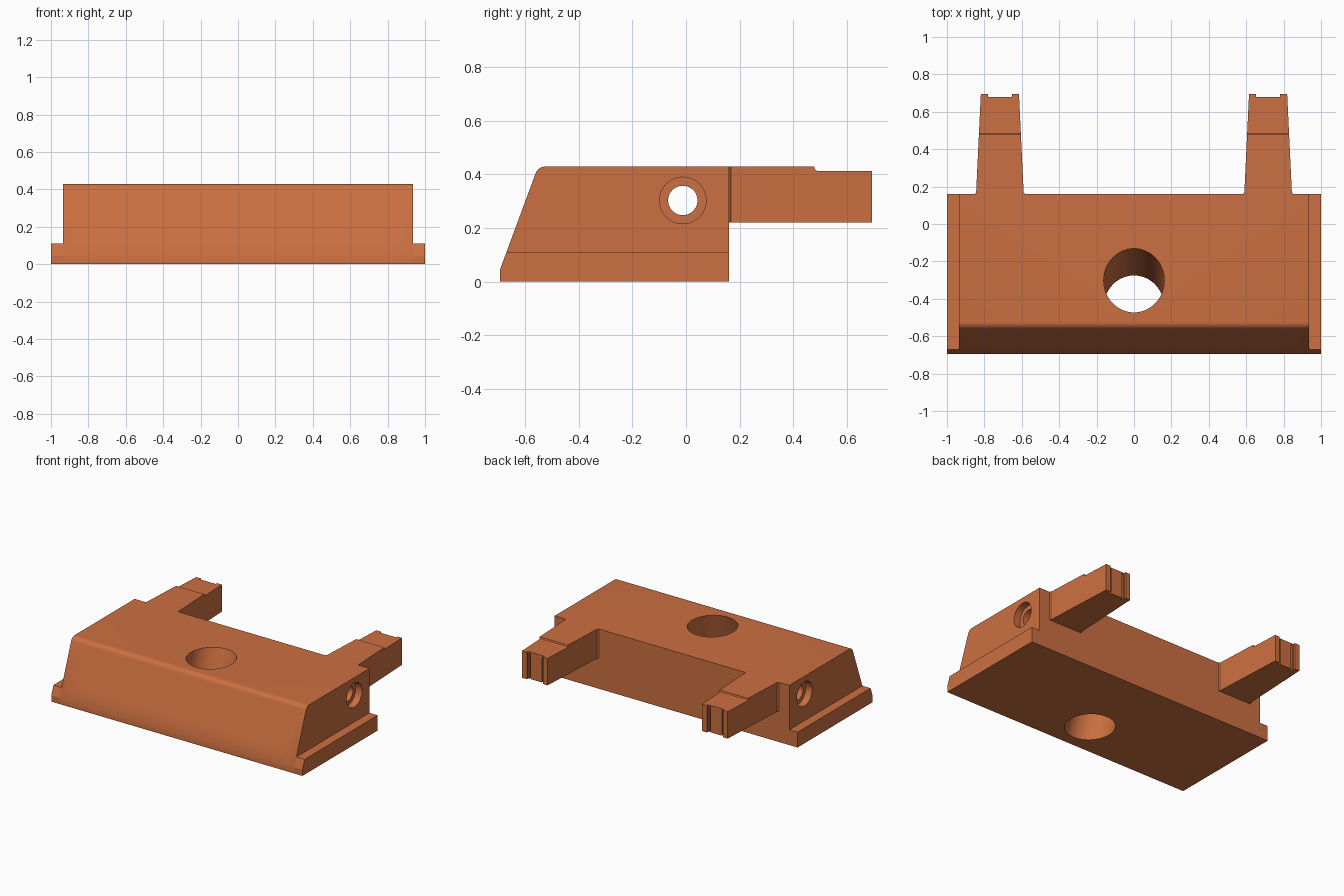
import bpy, bmesh, math
from mathutils import Matrix, Vector

cube = bpy.data.objects.get("Cube")
if cube:
    bpy.data.objects.remove(cube)

mat = bpy.data.materials.new("terracotta")
mat.use_nodes = True
colour = (0.60, 0.16, 0.052, 1)
mat.diffuse_color = colour
mat.node_tree.nodes["Principled BSDF"].inputs["Base Color"].default_value = colour


def finish(name, bm):
    bmesh.ops.recalc_face_normals(bm, faces=bm.faces)
    mesh = bpy.data.meshes.new(name)
    bm.to_mesh(mesh)
    bm.free()
    mesh.materials.append(mat)
    obj = bpy.data.objects.new(name, mesh)
    bpy.context.collection.objects.link(obj)
    return obj


def extrude(name, outline, vector):
    """Solid from a closed 3D outline pushed along a vector."""
    bm = bmesh.new()
    face = bm.faces.new([bm.verts.new(p) for p in outline])
    new = bmesh.ops.extrude_face_region(bm, geom=[face])["geom"]
    verts = [v for v in new if isinstance(v, bmesh.types.BMVert)]
    bmesh.ops.translate(bm, verts=verts, vec=vector)
    return finish(name, bm)


def box(name, lo, hi):
    (x0, y0, z0), (x1, y1, z1) = lo, hi
    return extrude(name, [(x0, y0, z0), (x1, y0, z0), (x1, y1, z0), (x0, y1, z0)],
                   (0, 0, z1 - z0))


def lathe(name, profile, origin, axis, steps=48):
    """Solid of revolution: profile of (radius, distance along axis)."""
    bm = bmesh.new()
    verts = [bm.verts.new((r, 0, h)) for r, h in profile]
    edges = [bm.edges.new(pair) for pair in zip(verts, verts[1:])]
    bmesh.ops.spin(bm, geom=verts + edges, cent=(0, 0, 0), axis=(0, 0, 1),
                   angle=math.tau, steps=steps)
    bmesh.ops.remove_doubles(bm, verts=bm.verts, dist=0.0001)
    turn = Vector(axis).to_track_quat("Z", "Y").to_matrix().to_4x4()
    bm.transform(Matrix.Translation(origin) @ turn)
    return finish(name, bm)


def cut(target, cutters):
    """Subtract the cutters, then remove them."""
    for cutter in cutters:
        cutter.hide_render = True
        mod = target.modifiers.new("cut", "BOOLEAN")
        mod.operation, mod.solver, mod.object = "DIFFERENCE", "EXACT", cutter
        bpy.context.view_layer.objects.active = target
        bpy.ops.object.modifier_apply(modifier=mod.name)
        bpy.data.objects.remove(cutter)


def smooth(obj):
    bpy.ops.object.select_all(action="DESELECT")
    obj.select_set(True)
    bpy.context.view_layer.objects.active = obj
    bpy.ops.object.shade_smooth_by_angle(angle=math.radians(25))


# Sloped block, with a rounded top front edge
FRONT, BACK, TOP, LEDGE = -0.695, 0.16, 0.43, 0.11
LIP, SLOPE = 0.045, 0.37
slope_y = lambda z: FRONT + (z - LIP) * SLOPE
ROUND = 0.04
lean = math.atan(SLOPE)
cy = slope_y(TOP - ROUND) + ROUND / math.cos(lean)
profile = [(BACK, 0), (FRONT, 0), (FRONT, LIP)]
for i in range(9):
    a = lean + (math.pi / 2 - lean) * i / 8
    profile.append((cy - ROUND * math.cos(a), TOP - ROUND + ROUND * math.sin(a)))
profile.append((BACK, TOP))
body = extrude("body", [(-0.935, y, z) for y, z in profile], (1.87, 0, 0))

# Leaning main hole, right through the block
tilt = Vector((0, 0.144, TOP))
cutters = [lathe("main_hole", [(0, -0.5), (0.162, -0.5), (0.162, 0.5), (0, 0.5)],
                 Vector((0, -0.302, TOP)) - tilt / 2, tilt, 64)]
# Cross hole with a counterbore at each end
cutters.append(lathe("cross_hole",
                     [(0, -1.1), (0.087, -1.1), (0.087, -0.885), (0.055, -0.885),
                      (0.055, 0.885), (0.087, 0.885), (0.087, 1.1), (0, 1.1)],
                     (0, -0.012, 0.303), (1, 0, 0)))
for side in (-1, 1):
    # Stepped front bolt holes with pointed ends
    cutters.append(lathe("bolt_hole",
                         [(0, -0.9), (0.13, -0.9), (0.13, -0.56), (0.095, -0.56),
                          (0.095, -0.34), (0.066, -0.32), (0.066, -0.26), (0, -0.2)],
                         (side * 0.745, 0, 0.26), (0, 1, 0)))
    # Small blind holes underneath
    cutters.append(lathe("pin_hole", [(0, -0.1), (0.03, -0.1), (0.03, 0.1), (0, 0.12)],
                         (side * 0.42, -0.302, 0), (0, 0, 1), 24))
cut(body, cutters)
smooth(body)

ledge_outline = [(BACK, 0), (FRONT, 0), (FRONT, LIP), (slope_y(LEDGE), LEDGE), (BACK, LEDGE)]
for side, label in ((1, "left"), (-1, "right")):
    # Low ledge along the end of the block
    extrude(label + "_ledge", [(side * 0.935, y, z) for y, z in ledge_outline],
            (side * 0.065, 0, 0))

    # Tapered arm, flared a little where it meets the block
    cx, tip, bottom = side * 0.717, 0.695, 0.22
    half = [(0.135, BACK), (0.127, BACK + 0.008), (0.102, tip)]
    outline = [(cx + w, y, bottom) for w, y in half]
    outline += [(cx - w, y, bottom) for w, y in reversed(half)]
    arm = extrude(label + "_arm", outline, (0, 0, TOP - bottom))

    # Lowered top with a curved step, and the clip recess in the tip
    step = [(0.48, 0.5), (0.48, 0.425), (0.483, 0.418), (0.49, 0.414), (0.9, 0.414), (0.9, 0.5)]
    cut(arm, [
        extrude("step", [(cx - 0.2, y, z) for y, z in step], (0.4, 0, 0)),
        box("slot", (cx - 0.064, 0.68, 0.1), (cx + 0.064, 0.8, 0.6)),
        lathe("scoop", [(0, 0.345), (0.045, 0.345), (0.045, 0.6), (0, 0.6)],
              (cx, 0.703, 0), (0, 0, 1), 32),
        box("left_slit", (cx + 0.045, 0.66, 0.1), (cx + 0.056, 0.8, 0.405)),
        box("right_slit", (cx - 0.056, 0.66, 0.1), (cx - 0.045, 0.8, 0.405)),
    ])
    smooth(arm)
